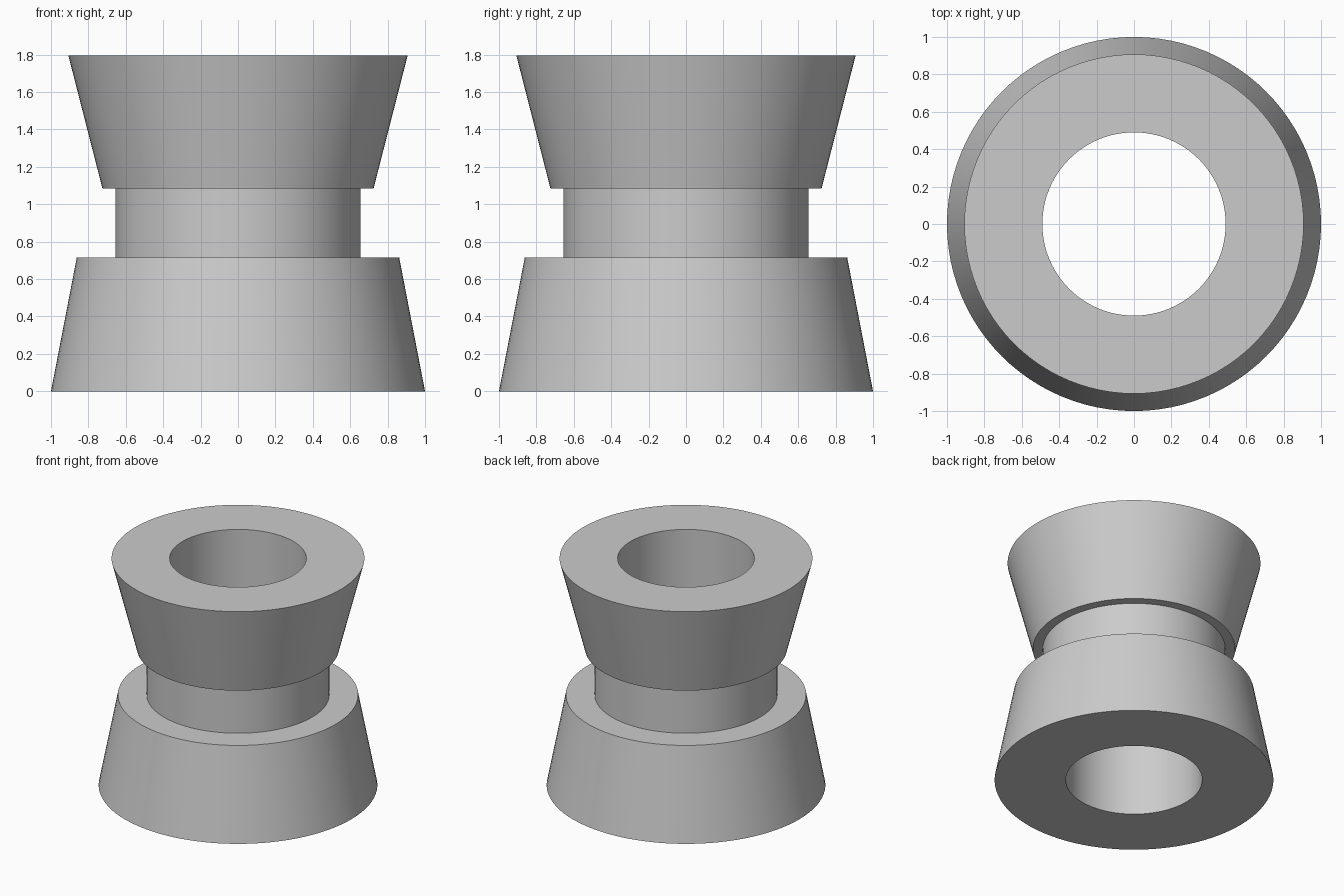
import bpy, bmesh, math
from mathutils import Matrix

cube = bpy.data.objects.get("Cube")
if cube:
    bpy.data.objects.remove(cube, do_unlink=True)

# Single plain grey
grey = bpy.data.materials.new("plain_grey")
grey.use_nodes = True
colour = (0.6, 0.6, 0.6, 1)
grey.diffuse_color = colour
grey.node_tree.nodes["Principled BSDF"].inputs["Base Color"].default_value = colour

SEGMENTS = 96
BORE = 0.49

# Closed cross-section as (radius, height): flared base, neck, flared top, bore
profile = [
    (BORE, 0), (1.0, 0), (0.862, 0.715),
    (0.655, 0.715), (0.655, 1.085),
    (0.725, 1.085), (0.907, 1.795), (BORE, 1.795),
]

# Lathe the section into a hollow spool
bm = bmesh.new()
rings = []
for r, z in profile:
    ring = bmesh.ops.create_circle(bm, segments=SEGMENTS, radius=r,
                                   matrix=Matrix.Translation((0, 0, z)))
    rings.append(ring["verts"])
for i, ring in enumerate(rings):
    above = rings[(i + 1) % len(rings)]
    for j in range(SEGMENTS):
        k = (j + 1) % SEGMENTS
        bm.faces.new((ring[j], ring[k], above[k], above[j]))
bmesh.ops.recalc_face_normals(bm, faces=bm.faces)

mesh = bpy.data.meshes.new("flared_spool")
bm.to_mesh(mesh)
bm.free()
mesh.materials.append(grey)
spool = bpy.data.objects.new("flared_spool", mesh)
bpy.context.collection.objects.link(spool)

# Smooth walls with crisp rims
bpy.ops.object.select_all(action="DESELECT")
spool.select_set(True)
bpy.context.view_layer.objects.active = spool
bpy.ops.object.shade_smooth_by_angle(angle=math.radians(30))
